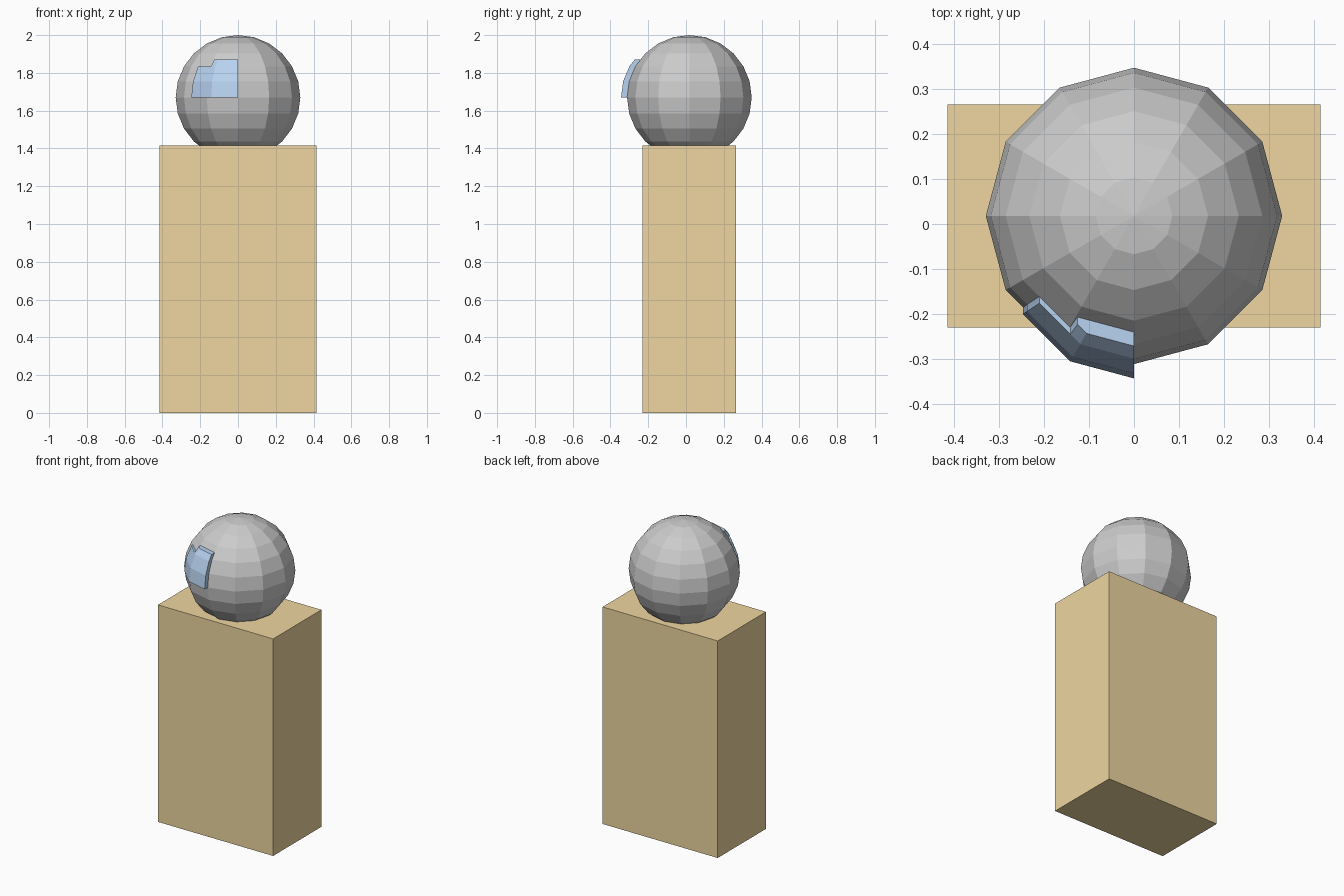
import bpy, bmesh
from math import sin, cos, radians
from mathutils import Vector

if "Cube" in bpy.data.objects:
    bpy.data.objects.remove(bpy.data.objects["Cube"])

HEAD = Vector((0, 0.018, 1.67))
R = 0.33


def paint(obj, name, rgb):
    mat = bpy.data.materials.new(name)
    mat.diffuse_color = (*rgb, 1)
    mat.use_nodes = True
    mat.node_tree.nodes["Principled BSDF"].inputs["Base Color"].default_value = mat.diffuse_color
    obj.data.materials.append(mat)


# Body block
bpy.ops.mesh.primitive_cube_add(size=1, location=(0, 0.0175, 0.7075))
body = bpy.context.object
body.name = "body"
body.scale = (0.83, 0.497, 1.415)
paint(body, "tan", (0.86, 0.67, 0.35))

# Low-poly head, sunk into the body
bpy.ops.mesh.primitive_uv_sphere_add(segments=12, ring_count=12, radius=R, location=HEAD)
head = bpy.context.object
head.name = "head"

# Eye patch: a piece of the head's facets, shifted forward and given thickness
SHIFT = Vector((0.023, -0.038, 0))


def corner(r, z, deg):
    a = radians(deg)
    return HEAD + SHIFT + Vector((-r * sin(a), -r * cos(a), z))


rows = [(R * cos(radians(a)), R * sin(radians(a))) for a in (0, 15, 30)]
rows.append((0.258, 0.2))

bm = bmesh.new()
grid = []
for r, z in rows:
    p0, p1, p2 = (corner(r, z, d) for d in (0, 30, 60))
    start = p0.lerp(p1, SHIFT.x / (r / 2))
    points = [start, p1, p1.lerp(p2, 0.21), p1.lerp(p2, 0.87)]
    grid.append([bm.verts.new(p) for p in points])

for i in range(3):
    for j in range(3):
        if (i, j) != (2, 2):  # notch in the upper outer corner
            bm.faces.new((grid[i][j], grid[i + 1][j], grid[i + 1][j + 1], grid[i][j + 1]))
bmesh.ops.delete(bm, geom=[v for v in bm.verts if not v.link_faces], context='VERTS')

# Extrude back into the head, keeping the front skin
front = list(bm.faces)
back = bmesh.ops.extrude_face_region(bm, geom=front, use_keep_orig=True)
bmesh.ops.translate(bm, vec=(0, 0.042, 0),
                    verts=[g for g in back["geom"] if isinstance(g, bmesh.types.BMVert)])
bmesh.ops.recalc_face_normals(bm, faces=bm.faces)
mesh = bpy.data.meshes.new("eye_patch")
bm.to_mesh(mesh)
bm.free()
eye = bpy.data.objects.new("eye_patch", mesh)
bpy.context.collection.objects.link(eye)
paint(eye, "blue", (0.48, 0.65, 0.88))
